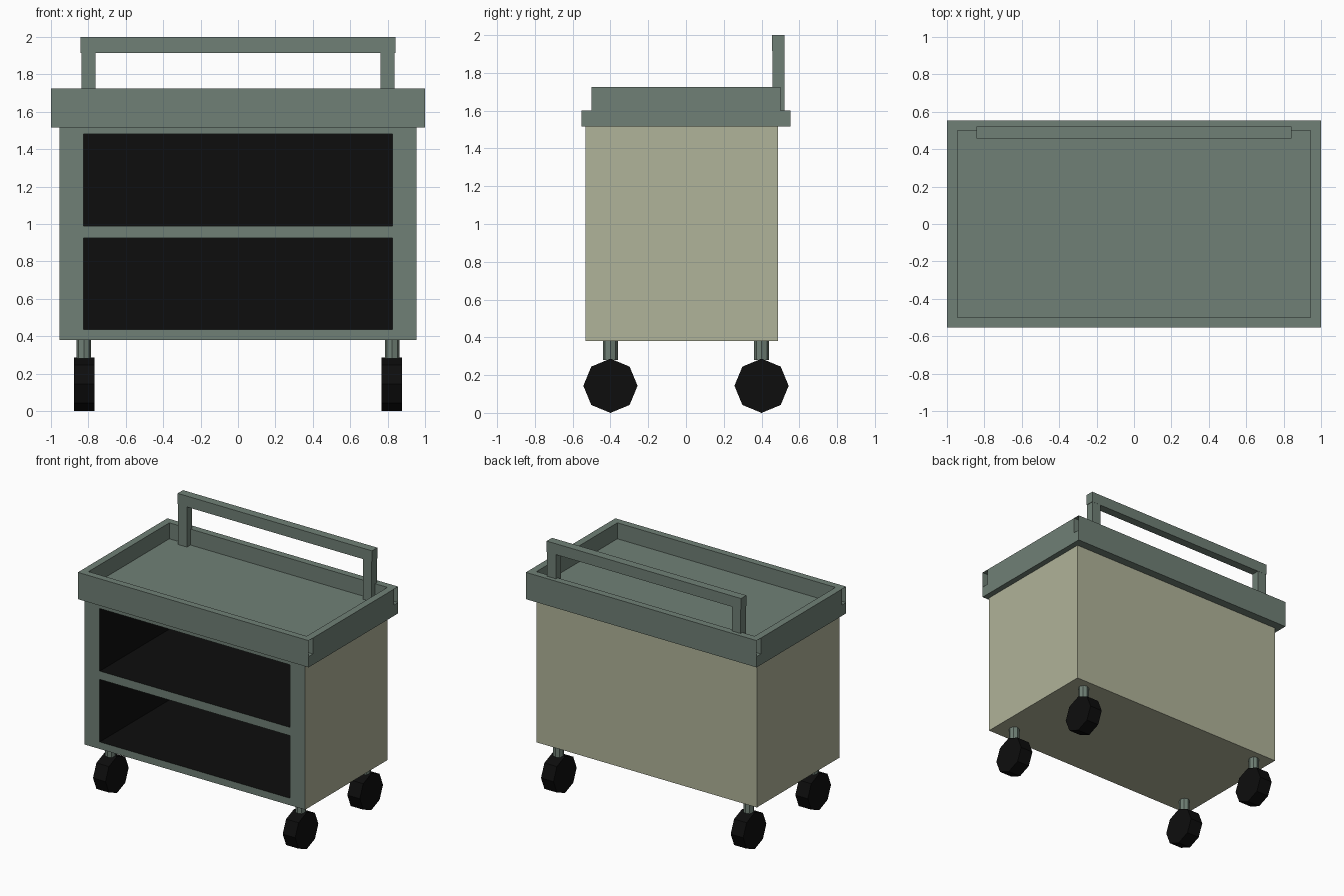
import bpy, bmesh, math
from mathutils import Matrix, Vector

if "Cube" in bpy.data.objects:
    bpy.data.objects.remove(bpy.data.objects["Cube"])


def material(name, rgb):
    m = bpy.data.materials.new(name)
    m.diffuse_color = (*rgb, 1)
    m.use_nodes = True
    m.node_tree.nodes["Principled BSDF"].inputs["Base Color"].default_value = m.diffuse_color
    return m


GREEN = material("grey_green", (0.162, 0.216, 0.181))
CREAM = material("cream", (0.434, 0.451, 0.319))
BLACK = material("black", (0.004, 0.004, 0.004))


def finish(name, bm, *mats):
    me = bpy.data.meshes.new(name)
    bm.to_mesh(me)
    bm.free()
    for m in mats:
        me.materials.append(m)
    ob = bpy.data.objects.new(name, me)
    bpy.context.collection.objects.link(ob)
    return ob


def box(name, lo, hi, mat):
    lo, hi = Vector(lo), Vector(hi)
    bm = bmesh.new()
    bmesh.ops.create_cube(bm, size=1, matrix=Matrix.Translation((lo + hi) / 2)
                          @ Matrix.Diagonal((*(hi - lo), 1)))
    return finish(name, bm, mat)


def cylinder(name, radius, depth, center, rot, mat):
    bm = bmesh.new()
    bmesh.ops.create_cone(bm, cap_ends=True, segments=8, radius1=radius, radius2=radius,
                          depth=depth, matrix=Matrix.Translation(center) @ rot)
    return finish(name, bm, mat)


# Cabinet: green front frame, cream shell, two black recessed shelves
FRONT, BACK, SHELF_BACK = -0.533, 0.487, 0.43
xs = [-0.955, -0.825, 0.825, 0.955]
zs = [0.38, 0.435, 0.925, 0.99, 1.48, 1.515]
bm = bmesh.new()
grid = [[bm.verts.new((x, FRONT, z)) for x in xs] for z in zs]
openings = []
for j in range(len(zs) - 1):
    for i in range(len(xs) - 1):
        f = bm.faces.new((grid[j][i], grid[j][i + 1], grid[j + 1][i + 1], grid[j + 1][i]))
        if i == 1 and j in (1, 3):
            f.material_index = 2
            openings.append(f)
# shell sides and back
front_faces = set(bm.faces)
rim = [e for e in bm.edges if e.is_boundary]
out = bmesh.ops.extrude_edge_only(bm, edges=rim)["geom"]
bmesh.ops.translate(bm, vec=(0, BACK - FRONT, 0),
                    verts=[g for g in out if isinstance(g, bmesh.types.BMVert)])
bmesh.ops.holes_fill(bm, edges=[e for e in bm.edges if e.is_boundary], sides=0)
for f in bm.faces:
    if f not in front_faces:
        f.material_index = 1
# shelf recesses
for f in bmesh.ops.extrude_discrete_faces(bm, faces=openings)["faces"]:
    bmesh.ops.translate(bm, vec=(0, SHELF_BACK - FRONT, 0), verts=f.verts[:])
bmesh.ops.remove_doubles(bm, verts=bm.verts[:], dist=1e-5)
bmesh.ops.recalc_face_normals(bm, faces=bm.faces[:])
finish("cabinet", bm, GREEN, CREAM, BLACK)

# Tray floor and side rims
RIM_Y, IN_Y, IN_X, FLOOR, TOP = 0.554, 0.50, 0.945, 1.60, 1.725
box("tray_floor", (-1, -RIM_Y, 1.515), (1, RIM_Y, FLOOR), GREEN)
for side, s in (("left", -1), ("right", 1)):
    a, b = sorted((s * IN_X, s))
    box(f"tray_rim_{side}", (a, -IN_Y, FLOOR), (b, IN_Y, TOP), GREEN)

# Front and back rims: folded sheet channels, open at their ends
for side, s in (("front", -1), ("back", 1)):
    bm = bmesh.new()
    profile = [(RIM_Y, FLOOR), (RIM_Y, TOP), (IN_Y, TOP), (IN_Y, FLOOR)]
    rows = [[bm.verts.new((x, s * y, z)) for y, z in profile] for x in (-1, 1)]
    for k in range(3):
        quad = [rows[0][k], rows[0][k + 1], rows[1][k + 1], rows[1][k]]
        bm.faces.new(quad if s > 0 else quad[::-1])
    # normals point away from the channel's inside
    bm.normal_update()
    mid = Vector((0, s * (RIM_Y + IN_Y) / 2, (FLOOR + TOP) / 2))
    for f in bm.faces:
        if f.normal.dot(f.calc_center_median() - mid) < 0:
            f.normal_flip()
    finish(f"tray_rim_{side}", bm, GREEN)

# Push handle
box("handle_bar", (-0.842, 0.456, 1.915), (0.842, 0.522, 2.0), GREEN)
for side, s in (("left", -1), ("right", 1)):
    a, b = sorted((s * 0.762, s * 0.838))
    box(f"handle_post_{side}", (a, 0.457, FLOOR), (b, 0.521, 1.915), GREEN)

# Casters: octagonal wheels on short stems
turn = Matrix.Rotation(math.pi / 2, 4, 'Y')
for sx, xn in ((-1, "left"), (1, "right")):
    for sy, yn in ((-1, "front"), (1, "back")):
        cylinder(f"wheel_{yn}_{xn}", 0.1435, 0.108, (sx * 0.822, sy * 0.40, 0.1435), turn, BLACK)
        cylinder(f"caster_stem_{yn}_{xn}", 0.039, 0.10, (sx * 0.824, sy * 0.40, 0.33),
                 Matrix(), GREEN)
